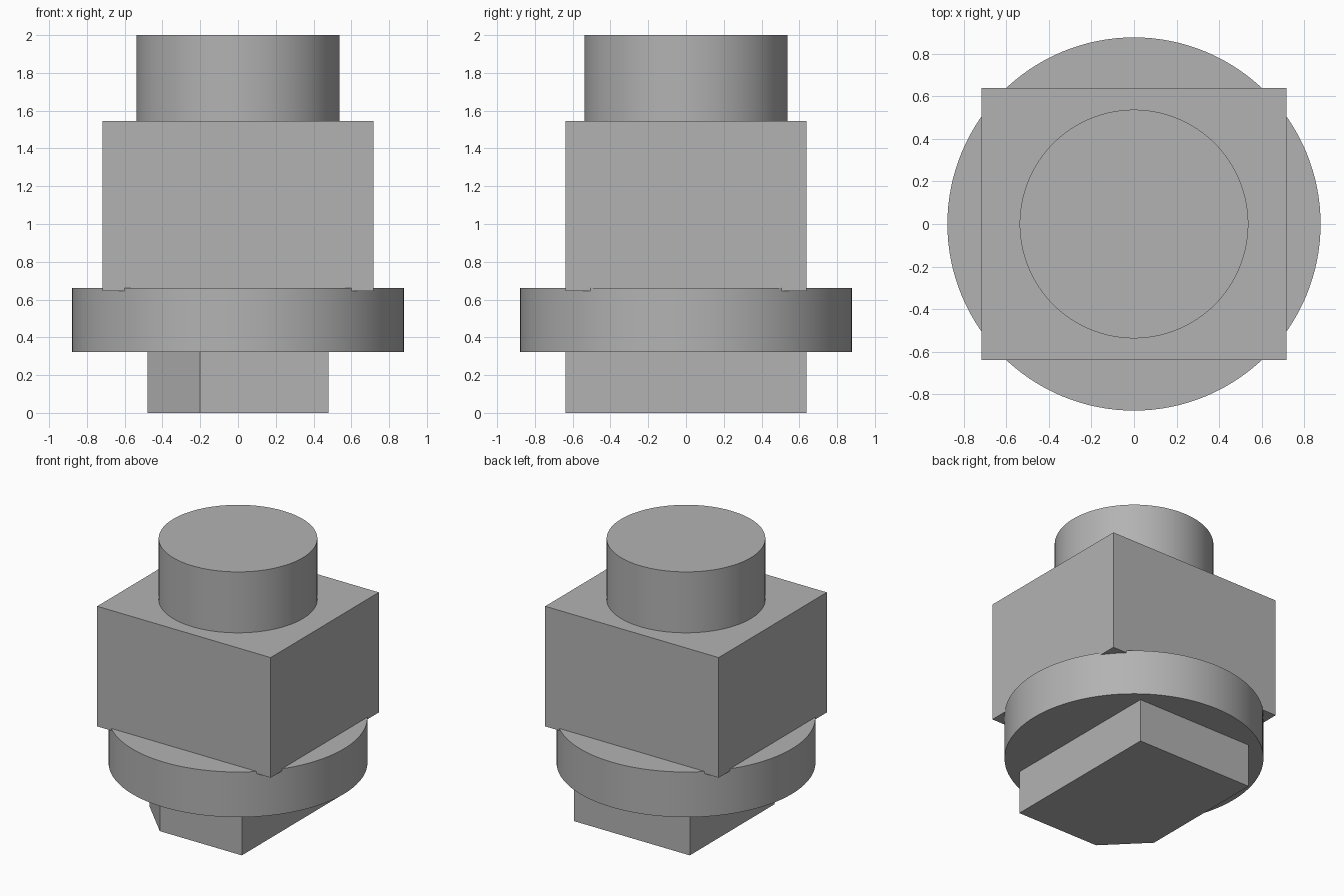
import bpy
import bmesh
from math import radians

# Remove the default object
cube = bpy.data.objects.get("Cube")
if cube:
    bpy.data.objects.remove(cube, do_unlink=True)

# Single plain grey
grey = bpy.data.materials.new("plain_grey")
grey.use_nodes = True
colour = (0.45, 0.45, 0.45, 1)
grey.diffuse_color = colour
grey.node_tree.nodes["Principled BSDF"].inputs["Base Color"].default_value = colour


def prism(name, outline, bottom, top):
    """Extrude a flat counter-clockwise outline from bottom to top."""
    bm = bmesh.new()
    base = bm.faces.new([bm.verts.new((x, y, bottom)) for x, y in outline])
    extruded = bmesh.ops.extrude_face_region(bm, geom=[base], use_keep_orig=True)
    for v in extruded["geom"]:
        if isinstance(v, bmesh.types.BMVert):
            v.co.z = top
    bmesh.ops.recalc_face_normals(bm, faces=bm.faces)
    mesh = bpy.data.meshes.new(name)
    bm.to_mesh(mesh)
    bm.free()
    mesh.materials.append(grey)
    obj = bpy.data.objects.new(name, mesh)
    bpy.context.collection.objects.link(obj)
    return obj


def cylinder(name, radius, bottom, top):
    """Upright smooth-sided cylinder with sharp rims."""
    bpy.ops.mesh.primitive_cylinder_add(
        vertices=128, radius=radius, depth=top - bottom,
        location=(0, 0, (bottom + top) / 2))
    obj = bpy.context.object
    obj.name = name
    obj.data.materials.append(grey)
    bpy.ops.object.shade_smooth_by_angle(angle=radians(30))
    return obj


def rectangle(hx, hy):
    return [(-hx, -hy), (hx, -hy), (hx, hy), (-hx, hy)]


# Keyed foot: rectangle with its front right corner cut off
hx, hy, cut = 0.479, 0.639, 0.279
foot = [(-hx, cut - hy), (cut - hx, -hy)] + rectangle(hx, hy)[1:]
prism("keyed_foot", foot, 0, 0.323)

# Round flange, body block seated slightly into it, and top stud
cylinder("flange", 0.878, 0.323, 0.661)
prism("body_block", rectangle(0.718, 0.639), 0.645, 1.544)
cylinder("top_stud", 0.538, 1.544, 2.0)
